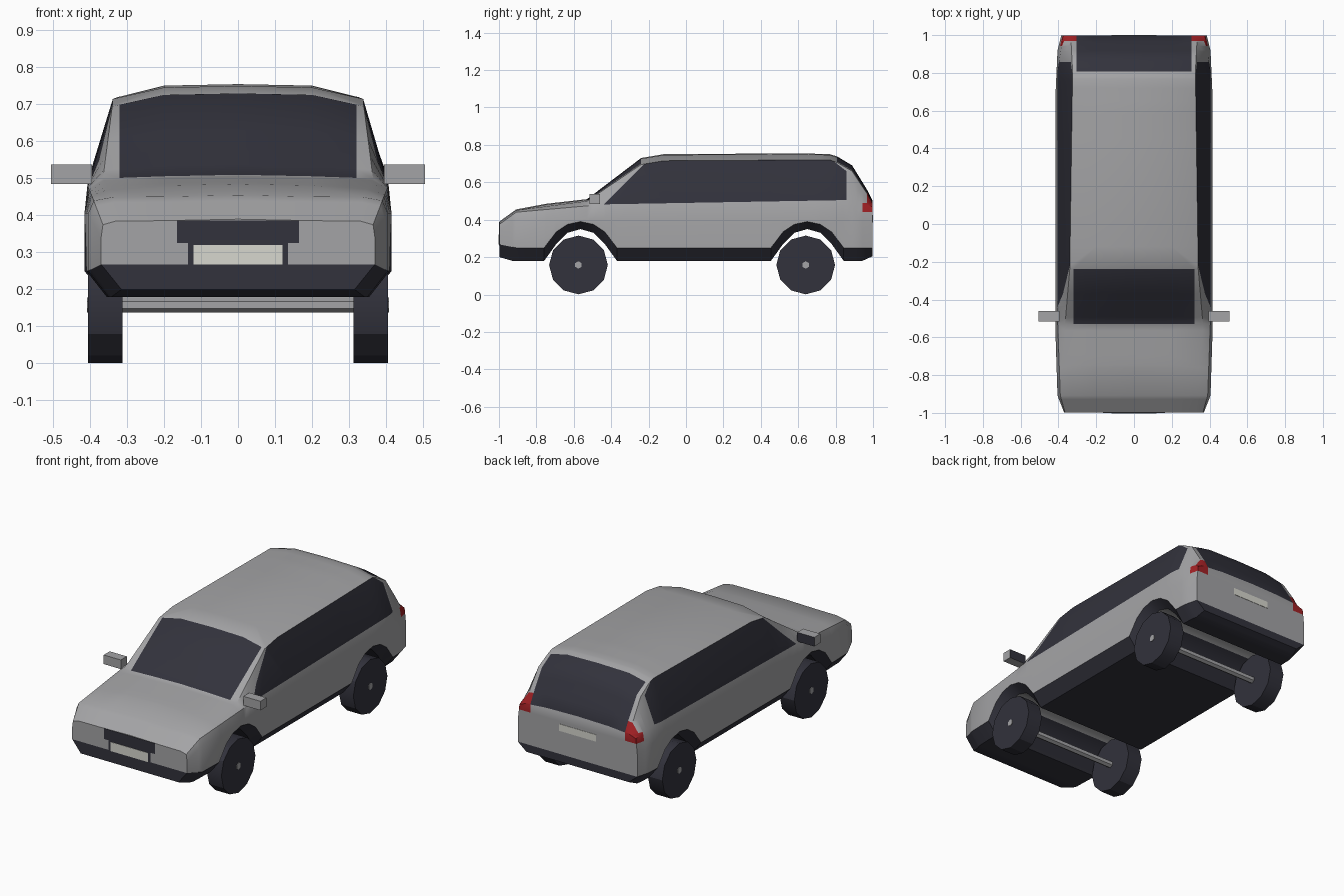
import bpy, bmesh, math
from mathutils import Vector

if "Cube" in bpy.data.objects:
    bpy.data.objects.remove(bpy.data.objects["Cube"], do_unlink=True)


def material(name, color):
    m = bpy.data.materials.new(name)
    m.use_nodes = True
    m.diffuse_color = (*color, 1)
    m.node_tree.nodes["Principled BSDF"].inputs["Base Color"].default_value = (*color, 1)
    return m


PAINT, DARK, RED, PLATE = range(4)
MATS = [material("silver paint", (0.37, 0.37, 0.38)),
        material("dark trim", (0.032, 0.032, 0.045)),
        material("red lamp", (0.36, 0.015, 0.018)),
        material("plate cream", (0.68, 0.68, 0.62))]


def finish(bm, name, angle=30):
    mesh = bpy.data.meshes.new(name)
    bm.to_mesh(mesh)
    bm.free()
    for m in MATS:
        mesh.materials.append(m)
    ob = bpy.data.objects.new(name, mesh)
    bpy.context.collection.objects.link(ob)
    bpy.ops.object.select_all(action="DESELECT")
    ob.select_set(True)
    bpy.context.view_layer.objects.active = ob
    bpy.ops.object.shade_smooth_by_angle(angle=math.radians(angle))
    return ob


def box(name, lo, hi, mat, back=None):
    bm = bmesh.new()
    bmesh.ops.create_cube(bm, size=1)
    for v in bm.verts:
        v.co = [(a + b) / 2 + c * (b - a) for a, b, c in zip(lo, hi, v.co)]
    for f in bm.faces:
        f.normal_update()
        f.material_index = back if back is not None and f.normal.y > 0.5 else mat
    return finish(bm, name)


def cylinder(name, x0, x1, y, z, r, sides, mat):
    bm = bmesh.new()
    bmesh.ops.create_cone(bm, cap_ends=True, segments=sides, radius1=r, radius2=r, depth=x1 - x0)
    for v in bm.verts:
        v.co = ((x0 + x1) / 2 + v.co.z, y + v.co.x, z + v.co.y)
    bmesh.ops.recalc_face_normals(bm, faces=bm.faces)
    for f in bm.faces:
        f.material_index = mat
    return finish(bm, name)


def interp(table, y):
    if y <= table[0][0]:
        return table[0][1]
    for (a, va), (b, vb) in zip(table, table[1:]):
        if y <= b:
            return va + (vb - va) * (y - a) / (b - a)
    return table[-1][1]


# Body profiles along the length, as (y, value)
WHEELS = (-0.575, 0.64)
top = [(-1, .39), (-.91, .455), (-.75, .485), (-.53, .51), (-.24, .73), (-.12, .75),
       (.62, .755), (.77, .75), (.81, .738), (.89, .69), (.97, .56), (1, .50)]
cant_z = [(-1, .385), (-.91, .45), (-.53, .5), (-.24, .695), (-.12, .715), (.77, .72),
          (.81, .705), (.89, .66), (.97, .54), (1, .485)]
cant_x = [(-1, .33), (-.53, .365), (-.24, .34), (.81, .325), (1, .335)]
belt_z = [(-1, .375), (-.91, .44), (-.44, .482), (.86, .505), (1, .47)]
belt_x = [(-1, .365), (-.91, .39), (-.5, .405), (.81, .405), (1, .375)]
waist_z = [(-1, .34), (-.91, .405), (.9, .405), (1, .38)]
width = [(-1, .37), (-.91, .405), (-.6, .415), (.7, .415), (.92, .405), (1, .385)]
under = [(-1, .2), (-.93, .18)]
lip = [(-1, .268), (-.91, .25)]
for centre in WHEELS:
    c = centre + 0.01
    for d, zb, zl in ((-.195, .18, .25), (-.13, .27, .335), (-.07, .33, .375), (0, .35, .39),
                      (.07, .33, .375), (.13, .27, .335), (.195, .18, .25)):
        under.append((c + d, zb))
        lip.append((c + d, zl))
under += [(.945, .18), (1, .205)]
lip += [(1, .25)]

# Body: loft of cross-sections; material_index holds the strip number for now
CAP = 20
stations = sorted({round(y, 4) for t in (top, under, width) for y, _ in t} | {-.44, .86})
bm = bmesh.new()
rings = []
for y in stations:
    w, zu, zt = interp(width, y), interp(under, y), interp(top, y)
    half = [(0, zu), (w - .055, zu), (w, interp(lip, y)), (w, interp(waist_z, y)),
            (interp(belt_x, y), interp(belt_z, y)), (interp(cant_x, y), interp(cant_z, y)),
            (.2, zt - .004), (0, zt)]
    section = half + [(-x, z) for x, z in reversed(half[1:-1])]
    rings.append([bm.verts.new((x, y * .998, z)) for x, z in section])
n = len(rings[0])
for a, b in zip(rings, rings[1:]):
    for i in range(n):
        k = (i + 1) % n
        bm.faces.new((a[i], a[k], b[k], b[i])).material_index = min(i, n - 1 - i)
for ring in (rings[0], rings[-1]):
    bm.faces.new(ring).material_index = CAP
bmesh.ops.recalc_face_normals(bm, faces=bm.faces)


def cut(point, normal, test):
    faces = [f for f in bm.faces if test(f)]
    geom = set(faces)
    for f in faces:
        geom.update(f.edges)
        geom.update(f.verts)
    bmesh.ops.bisect_plane(bm, geom=list(geom), dist=1e-4, plane_co=point, plane_no=normal)


def mid(f):
    return f.calc_center_median()


# Side window outline: front pillar, rear edge, upper rear corner
pillar = (Vector((0, -.44, .48)), Vector((0, .22, -.22)))
corner = (Vector((0, .78, .72)), Vector((0, -.07, -.09)))
for p, no in (pillar, corner):
    cut(p, no, lambda f: f.material_index == 4)
# Screen edges, lamp edges and bumper tops
for s in (-1, 1):
    cut((s * .32, 0, 0), (1, 0, 0), lambda f: f.material_index in (5, 6) and -.53 < mid(f).y < -.24)
    cut((s * .305, 0, 0), (1, 0, 0), lambda f: f.material_index in (5, 6, CAP) and mid(f).y > .8)
for z in (.44, .49, .55):
    cut((0, 0, z), (0, 0, 1), lambda f: mid(f).y > .93)
for y, z in ((-1, .268), (1, .25)):
    cut((0, 0, z), (0, 0, 1), lambda f: f.material_index == CAP and mid(f).y * y > 0)


def colour(f):
    c, strip = mid(f), f.material_index
    x = abs(c.x)
    if strip == 0:
        return PAINT if c.z > .33 else DARK
    if strip == 1 or (strip == CAP and c.z < (.268 if c.y < 0 else .25)):
        return DARK
    if strip == 4 and c.y < .86 and all((c - p).dot(no) > 0 for p, no in (pillar, corner)):
        return DARK
    if strip in (5, 6) and (-.53 < c.y < -.24 and x < .32 or c.y > .81 and x < .305):
        return DARK
    if x > .305 and (.44 < c.z < .49 and c.y > .943 or .49 < c.z < .55 and c.y > .966):
        return RED
    return PAINT


for f, m in [(f, colour(f)) for f in bm.faces]:
    f.material_index = m
finish(bm, "body", 32)

# Wheels and axles
for label, y in zip(("front", "rear"), WHEELS):
    for side, s in (("left", 1), ("right", -1)):
        x0, x1 = sorted((s * .312, s * .405))
        cylinder(f"{label}_{side}_wheel", x0, x1, y, .158, .157, 12, DARK)
    cylinder(f"{label}_axle", -.408, .408, y, .158, .02, 6, PAINT)

# Door mirrors with dark glass at the back
for side, s in (("left", 1), ("right", -1)):
    x0, x1 = sorted((s * .395, s * .505))
    box(f"{side}_mirror", (x0, -.515, .485), (x1, -.46, .538), PAINT, DARK)

# Grille and registration plates
box("grille", (-.165, -1, .325), (.165, -.994, .387), DARK)
box("front_plate_holder", (-.135, -1, .262), (.135, -.994, .325), DARK)
box("front_plate", (-.12, -1.002, .267), (.12, -.995, .32), PLATE)
box("rear_plate", (-.12, .994, .385), (.12, 1, .425), PLATE)
